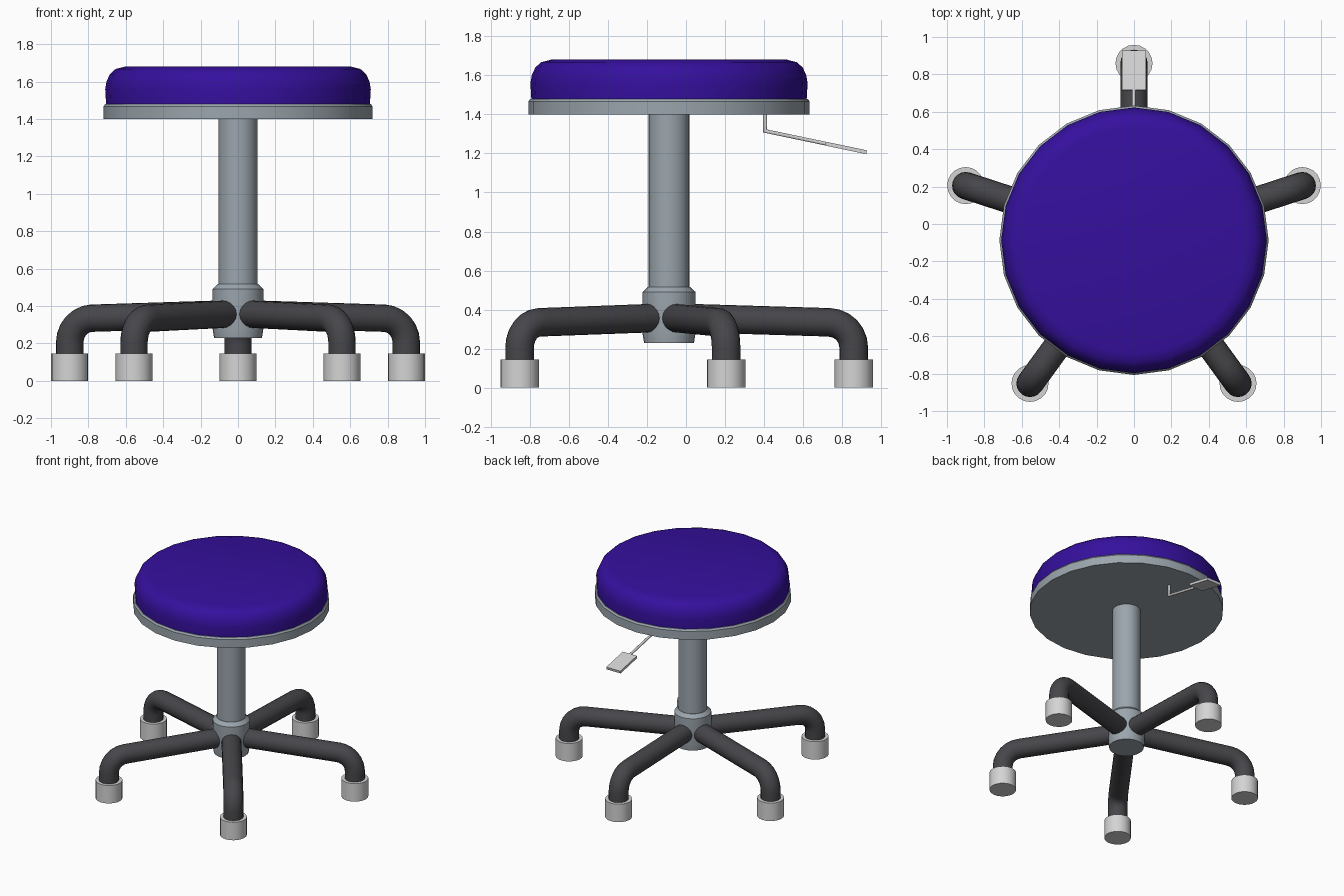
import bpy, bmesh, math
from mathutils import Vector

if "Cube" in bpy.data.objects:
    bpy.data.objects.remove(bpy.data.objects["Cube"])

CY = -0.087          # y of the column axis
REACH = 0.946        # column axis to foot axis


def material(name, rgb):
    m = bpy.data.materials.new(name)
    m.diffuse_color = (*rgb, 1)
    m.use_nodes = True
    m.node_tree.nodes["Principled BSDF"].inputs["Base Color"].default_value = m.diffuse_color
    return m


purple = material("purple vinyl", (0.036, 0.005, 0.34))
steel = material("grey steel", (0.33, 0.38, 0.42))
dark = material("dark tube", (0.062, 0.062, 0.07))
light = material("light plastic", (0.66, 0.66, 0.66))


def finish(bm, name, mat, angle=35):
    bmesh.ops.recalc_face_normals(bm, faces=bm.faces)
    me = bpy.data.meshes.new(name)
    bm.to_mesh(me)
    bm.free()
    ob = bpy.data.objects.new(name, me)
    bpy.context.collection.objects.link(ob)
    me.materials.append(mat)
    bpy.ops.object.select_all(action='DESELECT')
    ob.select_set(True)
    bpy.context.view_layer.objects.active = ob
    bpy.ops.object.shade_smooth_by_angle(angle=math.radians(angle))
    return ob


def skin(bm, rings):
    for a, b in zip(rings, rings[1:]):
        for i in range(len(a)):
            j = (i + 1) % len(a)
            bm.faces.new((a[i], a[j], b[j], b[i]))
    bm.faces.new(rings[0])
    bm.faces.new(rings[-1])


def lathe(name, profile, centre, sides, mat, angle=35):
    bm = bmesh.new()
    turn = [2 * math.pi * i / sides for i in range(sides)]
    skin(bm, [[bm.verts.new((centre[0] + r * math.cos(t), centre[1] + r * math.sin(t), z))
               for t in turn] for r, z in profile])
    return finish(bm, name, mat, angle)


def tube(name, path, radius, sides, mat, side_axis):
    # Sweep a circle along a planar path; side_axis is the plane normal
    bm = bmesh.new()
    pts = [Vector(p) for p in path]
    rings = []
    for k, p in enumerate(pts):
        d0 = (p - pts[k - 1]).normalized() if k else Vector()
        d1 = (pts[k + 1] - p).normalized() if k < len(pts) - 1 else Vector()
        up = (d0 + d1).normalized().cross(side_axis)
        stretch = 1 / math.cos(d0.angle(d1) / 2) if d0.length and d1.length else 1
        rings.append([bm.verts.new(p + radius * (math.cos(t) * side_axis + stretch * math.sin(t) * up))
                      for t in (2 * math.pi * i / sides for i in range(sides))])
    skin(bm, rings)
    return finish(bm, name, mat, 40)


# Seat: cushion on a steel plate
lathe("seat_cushion", [(0.705, 1.475), (0.71, 1.56), (0.703, 1.60), (0.685, 1.64),
                       (0.655, 1.667), (0.605, 1.68)], (0, CY), 24, purple, 50)
lathe("seat_plate", [(0.72, 1.40), (0.72, 1.467), (0.71, 1.48)], (0, CY), 24, steel)

# Column and hub
lathe("column", [(0.105, 0.45), (0.105, 1.405)], (0, CY), 24, steel)
lathe("hub", [(0.128, 0.23), (0.136, 0.28), (0.136, 0.49), (0.108, 0.517)], (0, CY), 24, steel)

# Five bent legs with plastic feet
BEND = 0.13
for n in range(5):
    a = math.pi / 2 + n * 2 * math.pi / 5
    out = Vector((math.cos(a), math.sin(a), 0))
    side = Vector((-math.sin(a), math.cos(a), 0))
    axis = Vector((0, CY, 0))
    prof = [(0.06, 0.358)]
    for k in range(7):
        t = math.radians(88 - 88 * k / 6)
        prof.append((REACH - BEND + BEND * math.cos(t), 0.205 + BEND * math.sin(t)))
    prof.append((REACH, 0.13))
    tube(f"leg_{n + 1}", [axis + out * r + Vector((0, 0, z)) for r, z in prof],
         0.073, 20, dark, side)
    foot = axis + out * REACH
    lathe(f"foot_{n + 1}", [(0.099, 0), (0.099, 0.145)], foot, 20, light)

# Height lever: bent rod and flat paddle
tube("lever_rod", [(0, 0.405, 1.405), (0, 0.405, 1.315), (0, 0.74, 1.245)],
     0.01, 10, light, Vector((1, 0, 0)))
bm = bmesh.new()
bmesh.ops.create_cube(bm, size=1)
bmesh.ops.scale(bm, vec=(0.126, 0.215, 0.02), verts=bm.verts)
paddle = finish(bm, "lever_paddle", light)
paddle.location = (0, 0.82, 1.228)
paddle.rotation_euler.x = -math.atan2(0.07, 0.335)
